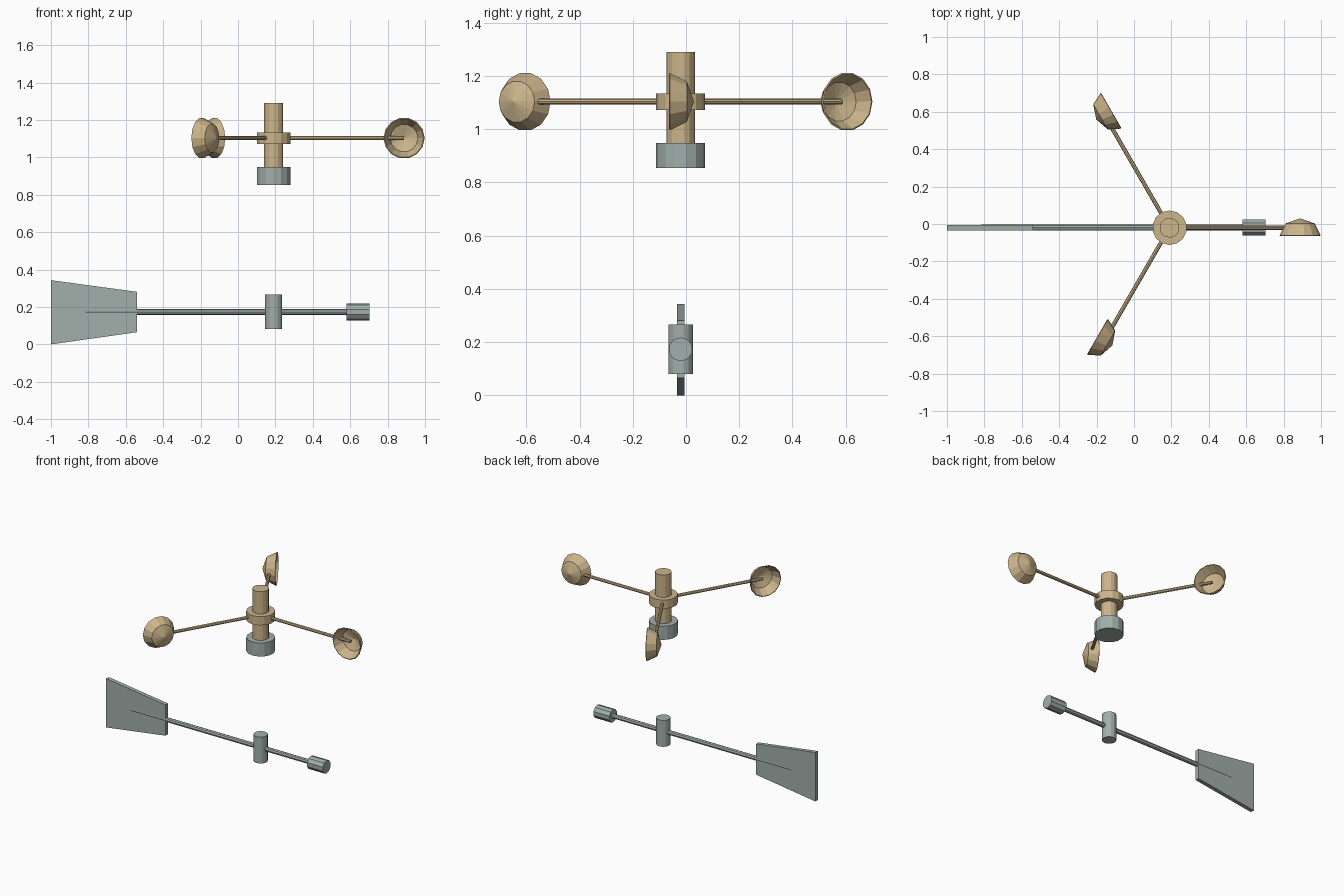
import bpy, bmesh, math
from mathutils import Matrix, Vector

if "Cube" in bpy.data.objects:
    bpy.data.objects.remove(bpy.data.objects["Cube"])

CX, CY = 0.19, -0.02      # shared vertical axis
ARM_Z, VANE_Z = 1.103, 0.173
ARM_LEN = 0.698


def material(name, rgb):
    m = bpy.data.materials.new(name)
    m.diffuse_color = (*rgb, 1)
    m.use_nodes = True
    m.node_tree.nodes["Principled BSDF"].inputs["Base Color"].default_value = m.diffuse_color
    return m


TAN = material("tan", (0.60, 0.46, 0.26))
GREY = material("grey_green", (0.36, 0.43, 0.40))


def finish(name, bm, mat):
    bmesh.ops.recalc_face_normals(bm, faces=bm.faces[:])
    me = bpy.data.meshes.new(name)
    bm.to_mesh(me)
    bm.free()
    me.materials.append(mat)
    ob = bpy.data.objects.new(name, me)
    bpy.context.collection.objects.link(ob)
    return ob


def rod(name, a, b, r, sides, mat):
    """Capped cylinder running from point a to point b."""
    a, b = Vector(a), Vector(b)
    d = b - a
    rot = d.to_track_quat('Z', 'Y').to_matrix().to_4x4()
    bm = bmesh.new()
    bmesh.ops.create_cone(bm, cap_ends=True, segments=sides, radius1=r, radius2=r,
                          depth=d.length, matrix=Matrix.Translation((a + b) / 2) @ rot)
    return finish(name, bm, mat)


def upright(name, z0, z1, r, mat, sides=14):
    return rod(name, (CX, CY, z0), (CX, CY, z1), r, sides, mat)


def cup(name, angle):
    """Shallow faceted bowl, open side facing the direction of rotation."""
    n, bm = 14, bmesh.new()
    rings = []
    for r, y in ((0.11, -0.041), (0.078, 0.023)):
        rings.append([bm.verts.new((ARM_LEN + r * math.cos(2 * math.pi * i / n), y,
                                    r * math.sin(2 * math.pi * i / n))) for i in range(n)])
    apex = bm.verts.new((ARM_LEN, 0.05, 0))
    for i in range(n):
        j = (i + 1) % n
        bm.faces.new((rings[0][i], rings[0][j], rings[1][j], rings[1][i]))
        bm.faces.new((rings[1][i], rings[1][j], apex))
    ob = finish(name, bm, TAN)
    ob.matrix_world = Matrix.Translation((CX, CY, ARM_Z)) @ Matrix.Rotation(angle, 4, 'Z')
    mod = ob.modifiers.new("thickness", 'SOLIDIFY')
    mod.thickness = 0.006
    mod.offset = -1


# rotor: spindle, collar, three arms with cups
upright("rotor_base", 0.853, 0.948, 0.092, GREY)
upright("spindle", 0.945, 1.29, 0.053, TAN)
upright("hub_collar", 1.072, 1.133, 0.092, TAN)
for k in range(3):
    t = k * 2 * math.pi / 3
    end = (CX + ARM_LEN * math.cos(t), CY + ARM_LEN * math.sin(t), ARM_Z)
    rod(f"cup_arm_{k + 1}", (CX, CY, ARM_Z), end, 0.011, 8, TAN)
    cup(f"cup_{k + 1}", t)

# wind vane: pivot, boom, counterweight
upright("vane_pivot", 0.081, 0.266, 0.046, GREY)
rod("vane_boom", (-0.815, CY, VANE_Z), (0.66, CY, VANE_Z), 0.016, 8, GREY)
rod("counterweight", (0.58, CY, VANE_Z), (0.703, CY, VANE_Z), 0.045, 10, GREY)

# tail plate: trapezoid outline given thickness along y
bm = bmesh.new()
outline = ((-1, 0), (-0.54, 0.065), (-0.54, 0.281), (-1, 0.343))
face = bm.faces.new([bm.verts.new((x, CY - 0.014, z)) for x, z in outline])
ext = bmesh.ops.extrude_face_region(bm, geom=[face])["geom"]
bmesh.ops.translate(bm, vec=(0, 0.028, 0),
                    verts=[v for v in ext if isinstance(v, bmesh.types.BMVert)])
finish("tail_plate", bm, GREY)
